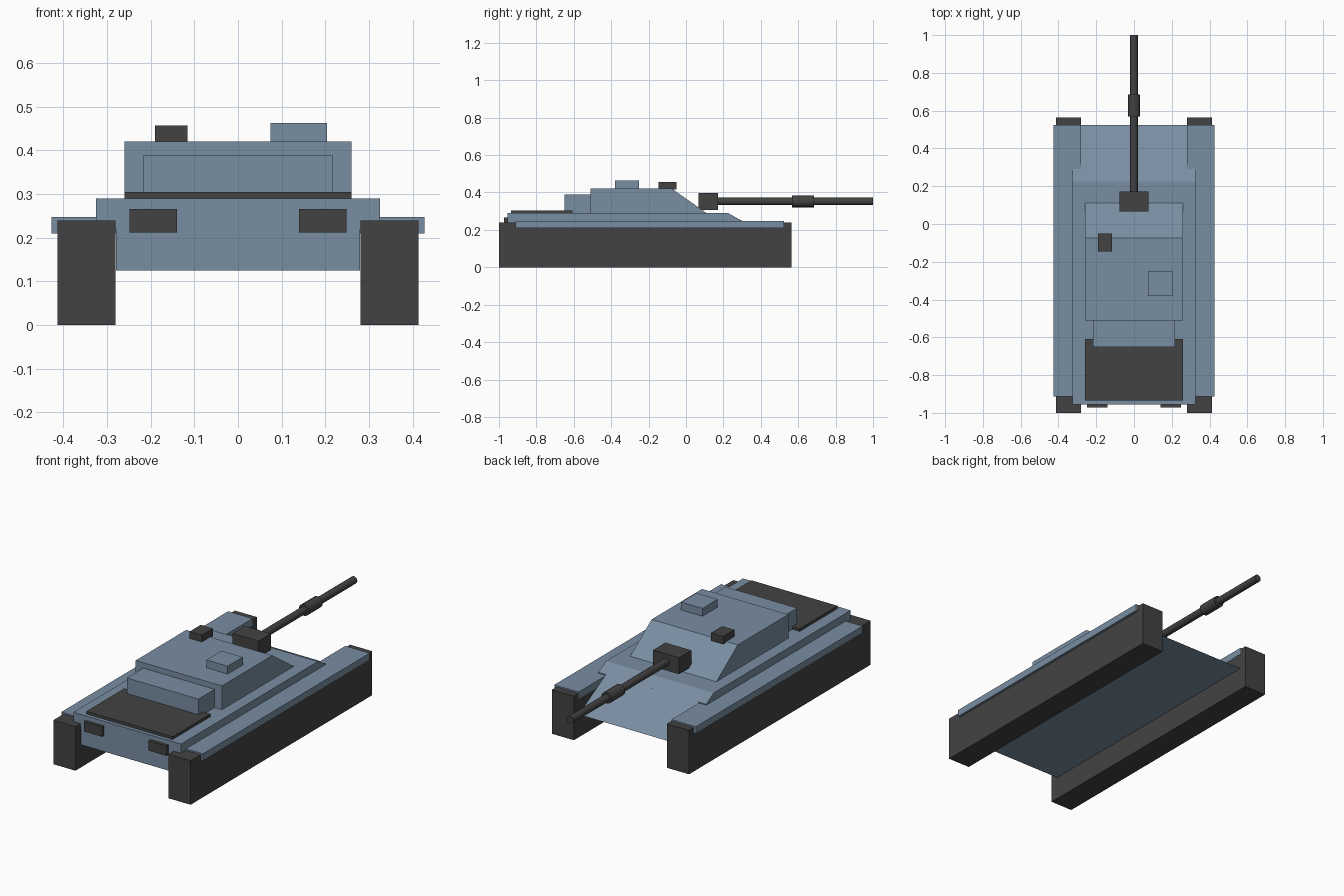
import bpy, bmesh, math

if "Cube" in bpy.data.objects:
    bpy.data.objects.remove(bpy.data.objects["Cube"])


def material(name, rgb):
    m = bpy.data.materials.new(name)
    m.diffuse_color = (*rgb, 1)
    m.use_nodes = True
    m.node_tree.nodes["Principled BSDF"].inputs["Base Color"].default_value = m.diffuse_color
    return m


BLUE = material("blue grey armour", (0.19, 0.27, 0.36))
DARK = material("dark grey", (0.055, 0.055, 0.055))


def finish(name, bm, mat):
    bmesh.ops.recalc_face_normals(bm, faces=bm.faces)
    me = bpy.data.meshes.new(name)
    bm.to_mesh(me)
    bm.free()
    me.materials.append(mat)
    ob = bpy.data.objects.new(name, me)
    bpy.context.collection.objects.link(ob)
    return ob


def prism(name, x0, x1, profile, mat):
    """Extrude a (y, z) side profile from x0 to x1."""
    bm = bmesh.new()
    face = bm.faces.new([bm.verts.new((x0, y, z)) for y, z in profile])
    ext = bmesh.ops.extrude_face_region(bm, geom=[face])["geom"]
    verts = [g for g in ext if isinstance(g, bmesh.types.BMVert)]
    bmesh.ops.translate(bm, vec=(x1 - x0, 0, 0), verts=verts)
    return finish(name, bm, mat)


def box(name, x, y, z, mat):
    return prism(name, x[0], x[1],
                 [(y[0], z[0]), (y[1], z[0]), (y[1], z[1]), (y[0], z[1])], mat)


def rod(name, y0, y1, z, radius, mat):
    bpy.ops.mesh.primitive_cylinder_add(
        vertices=16, radius=radius, depth=y1 - y0,
        location=(0, (y0 + y1) / 2, z), rotation=(math.pi / 2, 0, 0))
    ob = bpy.context.object
    ob.name = name
    ob.data.materials.append(mat)
    bpy.ops.object.shade_smooth_by_angle(angle=math.radians(30))


# Hull: narrow lower body with long glacis, wider upper body above the tracks
prism("lower_hull", -0.28, 0.28,
      [(-0.955, 0.125), (0.525, 0.125), (0.225, 0.289), (-0.955, 0.289)], BLUE)
prism("upper_hull", -0.325, 0.325,
      [(-0.955, 0.22), (0.29, 0.22), (0.29, 0.2535), (0.225, 0.29), (-0.955, 0.29)], BLUE)

# Tracks, fenders and tail lights, both sides
for side, s in (("left", -1), ("right", 1)):
    def span(a, b):
        return sorted((s * a, s * b))
    box(side + "_track", span(0.281, 0.414), (-1.0, 0.565), (0, 0.24), DARK)
    box(side + "_fender", span(0.28, 0.427), (-0.912, 0.525), (0.21, 0.248), BLUE)
    box(side + "_tail_light", span(0.14, 0.248), (-0.972, -0.95), (0.212, 0.266), DARK)

# Engine deck
box("engine_deck", (-0.26, 0.26), (-0.935, -0.608), (0.285, 0.305), DARK)

# Turret with sloped nose, rear bustle, hatch and sight
prism("turret", -0.26, 0.26,
      [(-0.51, 0.285), (0.116, 0.285), (0.11, 0.29), (-0.075, 0.42), (-0.51, 0.42)], BLUE)
box("turret_bustle", (-0.216, 0.216), (-0.65, -0.505), (0.29, 0.39), BLUE)
box("hatch", (0.075, 0.204), (-0.38, -0.25), (0.415, 0.463), BLUE)
box("sight", (-0.19, -0.116), (-0.146, -0.05), (0.415, 0.457), DARK)

# Gun
box("gun_mantlet", (-0.078, 0.078), (0.066, 0.172), (0.306, 0.396), DARK)
rod("gun_barrel", 0.15, 1.0, 0.352, 0.02, DARK)
rod("gun_sleeve", 0.568, 0.685, 0.352, 0.031, DARK)
